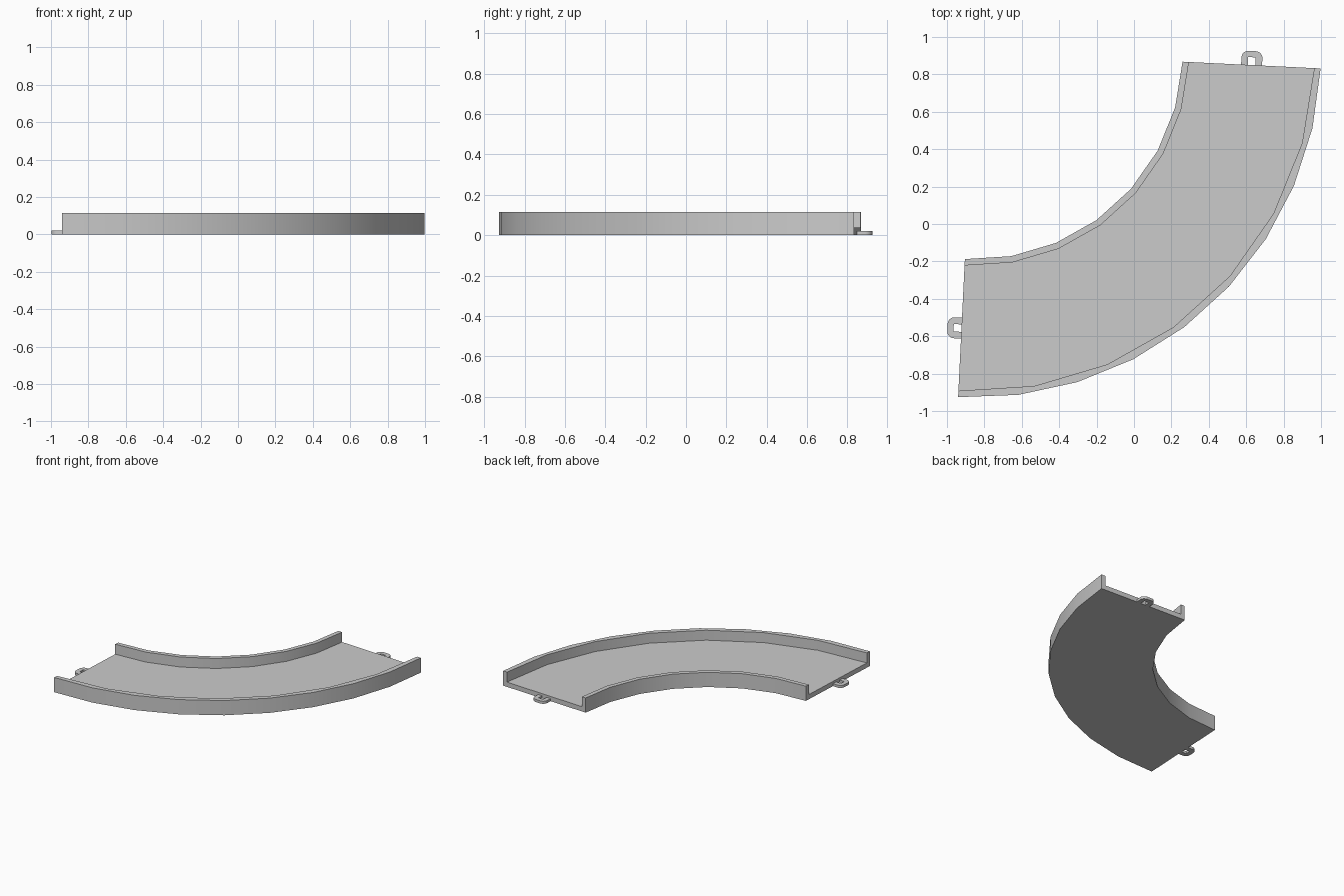
import bpy, bmesh, math
from mathutils import Vector

if "Cube" in bpy.data.objects:
    bpy.data.objects.remove(bpy.data.objects["Cube"])

CX, CY = -0.85, 0.922            # centre of the bend
R_IN, R_OUT, WALL = 1.111, 1.85, 0.034
A0 = math.radians(-2.8)
A1 = A0 - math.pi / 2
FLOOR, TOP = 0.037, 0.115


def polar(r, a):
    return (CX + r * math.cos(a), CY + r * math.sin(a))


def finish(bm, name):
    bmesh.ops.recalc_face_normals(bm, faces=bm.faces)
    me = bpy.data.meshes.new(name)
    bm.to_mesh(me)
    bm.free()
    ob = bpy.data.objects.new(name, me)
    bpy.context.collection.objects.link(ob)
    bpy.context.view_layer.objects.active = ob
    ob.select_set(True)
    bpy.ops.object.shade_smooth_by_angle(angle=math.radians(30))
    ob.select_set(False)
    return ob


# Curved channel: U section (radius, low z, high z) swept through a quarter turn
bm = bmesh.new()


def arc_wall(r, n, z0, z1):
    rows = []
    for z in (z0, z1):
        rows.append([bm.verts.new((*polar(r, A0 + (A1 - A0) * i / n), z)) for i in range(n + 1)])
    lo, hi = rows
    for i in range(n):
        bm.faces.new((lo[i], lo[i + 1], hi[i + 1], hi[i]))
    return lo, hi


in_lo, in_hi = arc_wall(R_IN, 7, 0, TOP)
iw_lo, iw_hi = arc_wall(R_IN + WALL, 7, FLOOR, TOP)
ow_lo, ow_hi = arc_wall(R_OUT - WALL, 7, FLOOR, TOP)
out_lo, out_hi = arc_wall(R_OUT, 9, 0, TOP)
# underside, floor and two rims
for a, b in ((in_lo, out_lo), (iw_lo, ow_lo), (in_hi, iw_hi), (ow_hi, out_hi)):
    bm.faces.new(a + b[::-1])
# U-shaped ends
for k in (0, -1):
    bm.faces.new([s[k] for s in (in_lo, in_hi, iw_hi, iw_lo, ow_lo, ow_hi, out_hi, out_lo)])
finish(bm, "curved_channel")


# Connector loops: rounded U tab lying flat, pointing out from each end
def connector_loop(name, a, sign):
    half, reach, hole, hole_reach, rad, h = 0.056, 0.075, 0.02, 0.042, 0.036, 0.02
    root = -0.003
    prof = [(-half, root)]
    for cx, start in ((-half + rad, 180), (half - rad, 90)):
        for i in range(7):
            t = math.radians(start - 15 * i)
            prof.append((cx + rad * math.cos(t), reach - rad + rad * math.sin(t)))
    prof += [(half, root), (hole, root), (hole, hole_reach), (-hole, hole_reach), (-hole, root)]
    base = Vector(polar((R_IN + R_OUT) / 2, a))
    radial = Vector((math.cos(a), math.sin(a)))
    out = Vector((-radial.y, radial.x)) * sign
    b = bmesh.new()
    vs = [b.verts.new((*(base + radial * u + out * v), 0)) for u, v in prof]
    f = b.faces.new(vs)
    g = bmesh.ops.extrude_face_region(b, geom=[f])
    bmesh.ops.translate(b, vec=(0, 0, h), verts=[v for v in g["geom"] if isinstance(v, bmesh.types.BMVert)])
    finish(b, name)


connector_loop("connector_loop_back", A0, 1)
connector_loop("connector_loop_left", A1, -1)
